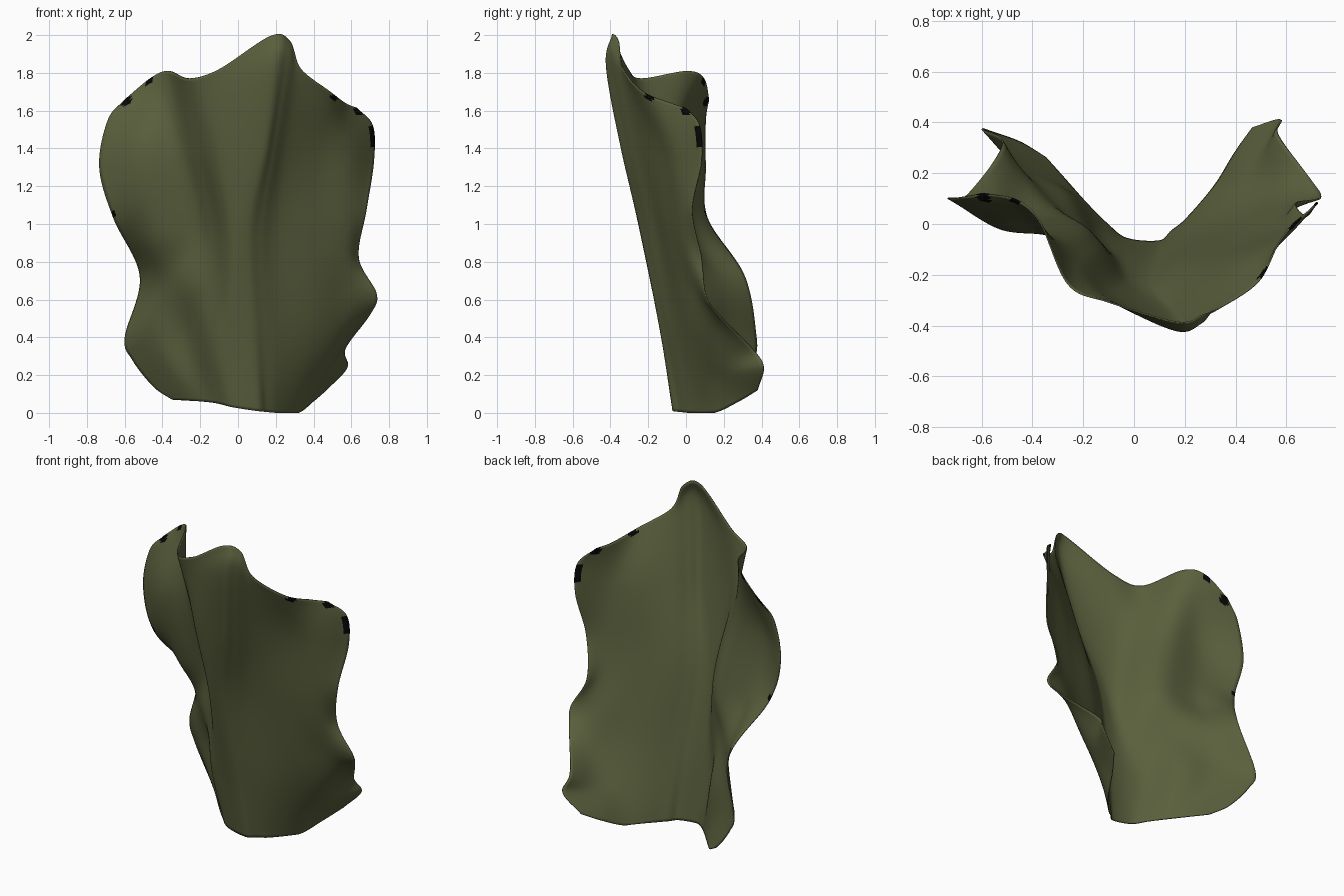
import bpy, bmesh
from mathutils import Vector

if "Cube" in bpy.data.objects:
    bpy.data.objects.remove(bpy.data.objects["Cube"])

# Ribs of the curled sheet, left to right, each running bottom to top
left_edge = [(-.35, .26, .07), (-.45, .32, .14), (-.56, .36, .28), (-.60, .37, .40), (-.52, .31, .72),
             (-.66, .11, 1.03), (-.735, .10, 1.30), (-.69, .10, 1.55), (-.60, .12, 1.66)]
left_lobe = [(-.27, .17, .065), (-.44, .21, .42), (-.42, .17, .70), (-.45, .04, .96), (-.53, -.02, 1.38),
             (-.46, .09, 1.775)]
left_fold = [(-.19, .08, .06), (-.26, .11, .40), (-.28, .04, .68), (-.23, 0, .95), (-.33, -.05, 1.4),
             (-.37, 0, 1.81)]
left_shoulder = [(-.11, 0, .05), (-.15, -.06, .42), (-.14, -.08, .95), (-.22, -.15, 1.4), (-.26, -.24, 1.77)]
ridge_left = [(-.03, -.06, .03), (-.05, -.12, .42), (-.05, -.22, .95), (-.10, -.28, 1.4), (-.10, -.31, 1.82)]
ridge_right = [(.10, -.07, .01), (.07, -.135, .42), (.05, -.24, .95), (.12, -.345, 1.4), (.16, -.42, 1.82),
               (.17, -.39, 1.995)]
peak = [(.15, -.03, .005), (.14, -.105, .42), (.12, -.205, .95), (.19, -.305, 1.4), (.26, -.39, 1.85),
        (.275, -.36, 1.97)]
right_shoulder = [(.21, .02, 0), (.23, -.06, .42), (.21, -.15, .95), (.27, -.235, 1.4), (.335, -.335, 1.82)]
right_fold = [(.32, .15, 0), (.41, .02, .45), (.39, -.09, .95), (.44, -.14, 1.4), (.49, -.23, 1.70)]
right_lobe = [(.40, .28, .06), (.56, .11, .47), (.57, -.02, .95), (.60, -.05, 1.38), (.57, -.08, 1.64)]
right_edge = [(.47, .38, .12), (.58, .41, .24), (.57, .35, .34), (.70, .17, .52), (.735, .10, .63),
              (.64, .08, .82), (.68, .03, 1.07), (.72, .08, 1.33), (.715, .07, 1.52), (.63, 0, 1.615)]
RIBS = [left_edge, left_lobe, left_fold, left_shoulder, ridge_left, ridge_right,
        peak, right_shoulder, right_fold, right_lobe, right_edge]


def spline(points, sub):
    """Smooth curve through the points."""
    p = [Vector(q) for q in points]
    p = [2 * p[0] - p[1]] + p + [2 * p[-1] - p[-2]]
    out = []
    for i in range(1, len(p) - 2):
        a, b, c, d = p[i - 1:i + 3]
        for k in range(sub):
            t = k / sub
            out.append(.5 * (2 * b + (c - a) * t + (2 * a - 5 * b + 4 * c - d) * t * t
                             + (3 * b - a - 3 * c + d) * t ** 3))
    return out + [p[-2]]


def even(points, n):
    """Resample a curve at n + 1 evenly spaced points."""
    pts = spline(points, 16)
    run = [0]
    for a, b in zip(pts, pts[1:]):
        run.append(run[-1] + (b - a).length)
    out, j = [], 0
    for k in range(n + 1):
        s = run[-1] * k / n
        while j < len(pts) - 2 and run[j + 1] < s:
            j += 1
        out.append(pts[j].lerp(pts[j + 1], min(1, (s - run[j]) / (run[j + 1] - run[j]))))
    return out


def material(name, rgb):
    m = bpy.data.materials.new(name)
    m.diffuse_color = (*rgb, 1)
    m.use_nodes = True
    m.node_tree.nodes["Principled BSDF"].inputs["Base Color"].default_value = m.diffuse_color
    return m


# Curled sheet lofted across the ribs
ROWS = 110
ribs = [even(r, ROWS) for r in RIBS]
bm = bmesh.new()
grid = [[bm.verts.new((p.x, p.y, max(0, p.z))) for p in spline([r[k] for r in ribs], 10)]
        for k in range(ROWS + 1)]
for lo, hi in zip(grid, grid[1:]):
    for i in range(len(lo) - 1):
        bm.faces.new((lo[i], lo[i + 1], hi[i + 1], hi[i]))

# Dark nicks along the rim: x, z, radius
NICKS = [(-.60, 1.665, .035), (-.475, 1.765, .028), (.51, 1.67, .022), (.64, 1.605, .028),
         (.715, 1.495, .024), (.718, 1.46, .024), (.72, 1.425, .024), (-.685, 1.05, .03)]
for f in bm.faces:
    c = f.calc_center_median()
    if any((c.x - x) ** 2 + (c.z - z) ** 2 < r * r for x, z, r in NICKS):
        f.material_index = 1
    f.smooth = True

mesh = bpy.data.meshes.new("curled_leaf")
bm.to_mesh(mesh)
bm.free()
leaf = bpy.data.objects.new("curled_leaf", mesh)
bpy.context.collection.objects.link(leaf)
mesh.materials.append(material("olive green", (.102, .115, .046)))
mesh.materials.append(material("black", (.002, .002, .002)))
thick = leaf.modifiers.new("thickness", "SOLIDIFY")
thick.thickness = .006
thick.offset = -1
